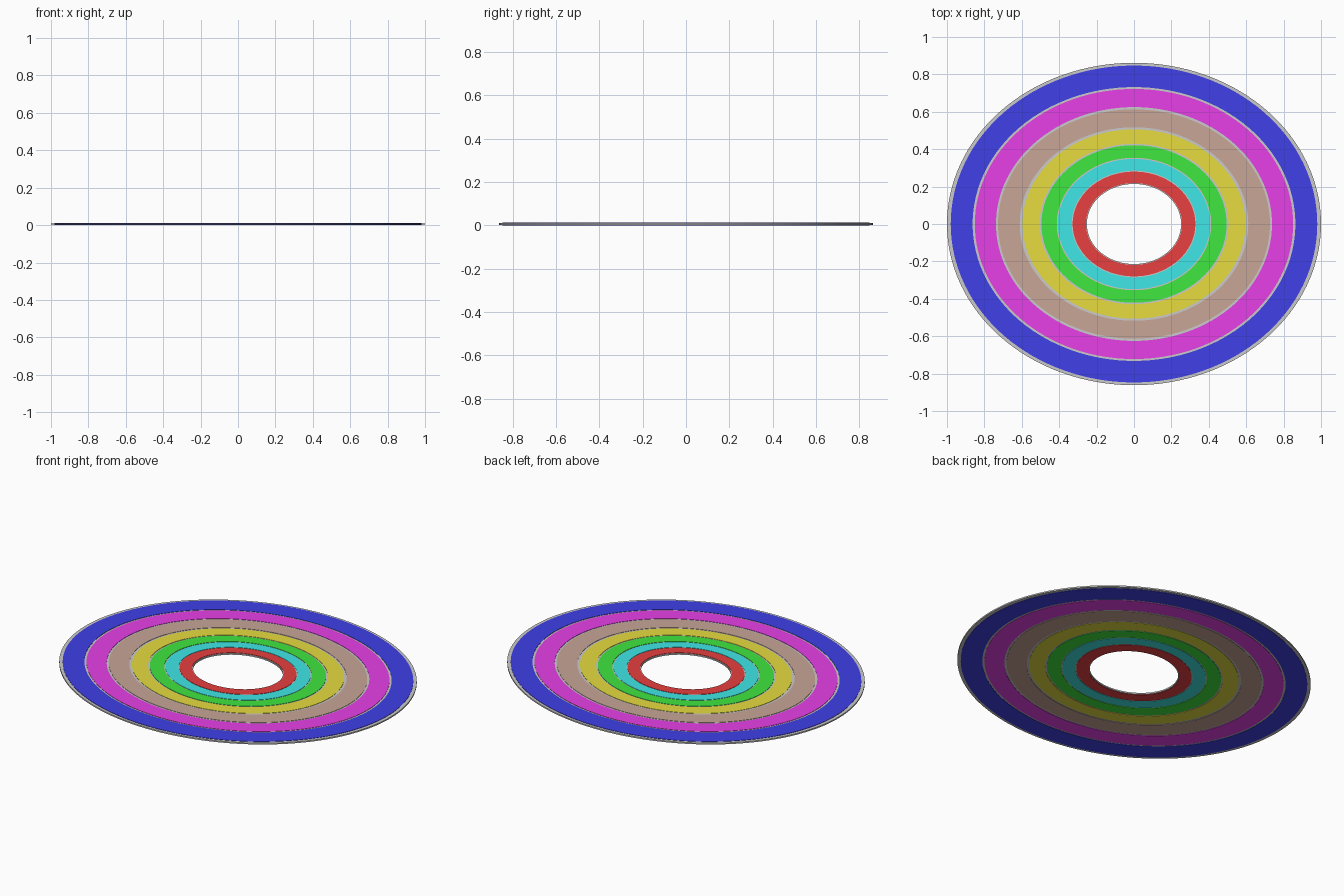
import bpy, bmesh
from math import sin, cos, tau

if "Cube" in bpy.data.objects:
    bpy.data.objects.remove(bpy.data.objects["Cube"])

SEGMENTS = 128


def material(name, rgb):
    mat = bpy.data.materials.new(name)
    mat.diffuse_color = (*rgb, 1)
    mat.use_nodes = True
    mat.node_tree.nodes["Principled BSDF"].inputs["Base Color"].default_value = mat.diffuse_color
    return mat


def oval_ring(name, outer, inner, z0, z1, mat=None):
    """Flat oval band with square edges; outer and inner are (x, y) radii."""
    bm = bmesh.new()
    loops = []
    for (rx, ry), z in ((outer, z0), (outer, z1), (inner, z1), (inner, z0)):
        loops.append([bm.verts.new((rx * cos(tau * i / SEGMENTS),
                                    ry * sin(tau * i / SEGMENTS), z))
                      for i in range(SEGMENTS)])
    for k in range(4):
        a, b = loops[k], loops[(k + 1) % 4]
        for i in range(SEGMENTS):
            j = (i + 1) % SEGMENTS
            bm.faces.new((a[i], a[j], b[j], b[i]))
    bmesh.ops.recalc_face_normals(bm, faces=bm.faces)
    mesh = bpy.data.meshes.new(name)
    bm.to_mesh(mesh)
    bm.free()
    obj = bpy.data.objects.new(name, mesh)
    bpy.context.collection.objects.link(obj)
    if mat:
        mesh.materials.append(mat)
    bpy.context.view_layer.objects.active = obj
    obj.select_set(True)
    bpy.ops.object.shade_smooth_by_angle()
    obj.select_set(False)


# Coloured bands: name, colour, outer radii, inner radii
bands = [
    ("blue", (0.05, 0.05, 0.8), (0.980, 0.847), (0.863, 0.732)),
    ("magenta", (0.8, 0.05, 0.8), (0.851, 0.722), (0.738, 0.625)),
    ("brown", (0.58, 0.38, 0.31), (0.727, 0.613), (0.611, 0.517)),
    ("yellow", (0.8, 0.72, 0.05), (0.596, 0.506), (0.505, 0.429)),
    ("green", (0.05, 0.8, 0.05), (0.495, 0.421), (0.413, 0.354)),
    ("cyan", (0.05, 0.8, 0.8), (0.407, 0.348), (0.333, 0.285)),
    ("red", (0.8, 0.05, 0.05), (0.328, 0.280), (0.257, 0.219)),
]

edge = (1.0, 0.862)
for name, rgb, outer, inner in bands:
    # Recessed grey seam outside each band, then the band itself
    oval_ring(name + "_outer_seam", edge, outer, 0.002, 0.010)
    oval_ring(name + "_band", outer, inner, 0.0, 0.012, material(name, rgb))
    edge = inner

# Thin grey lip around the centre hole
oval_ring("inner_lip", edge, (0.252, 0.214), 0.002, 0.010)
